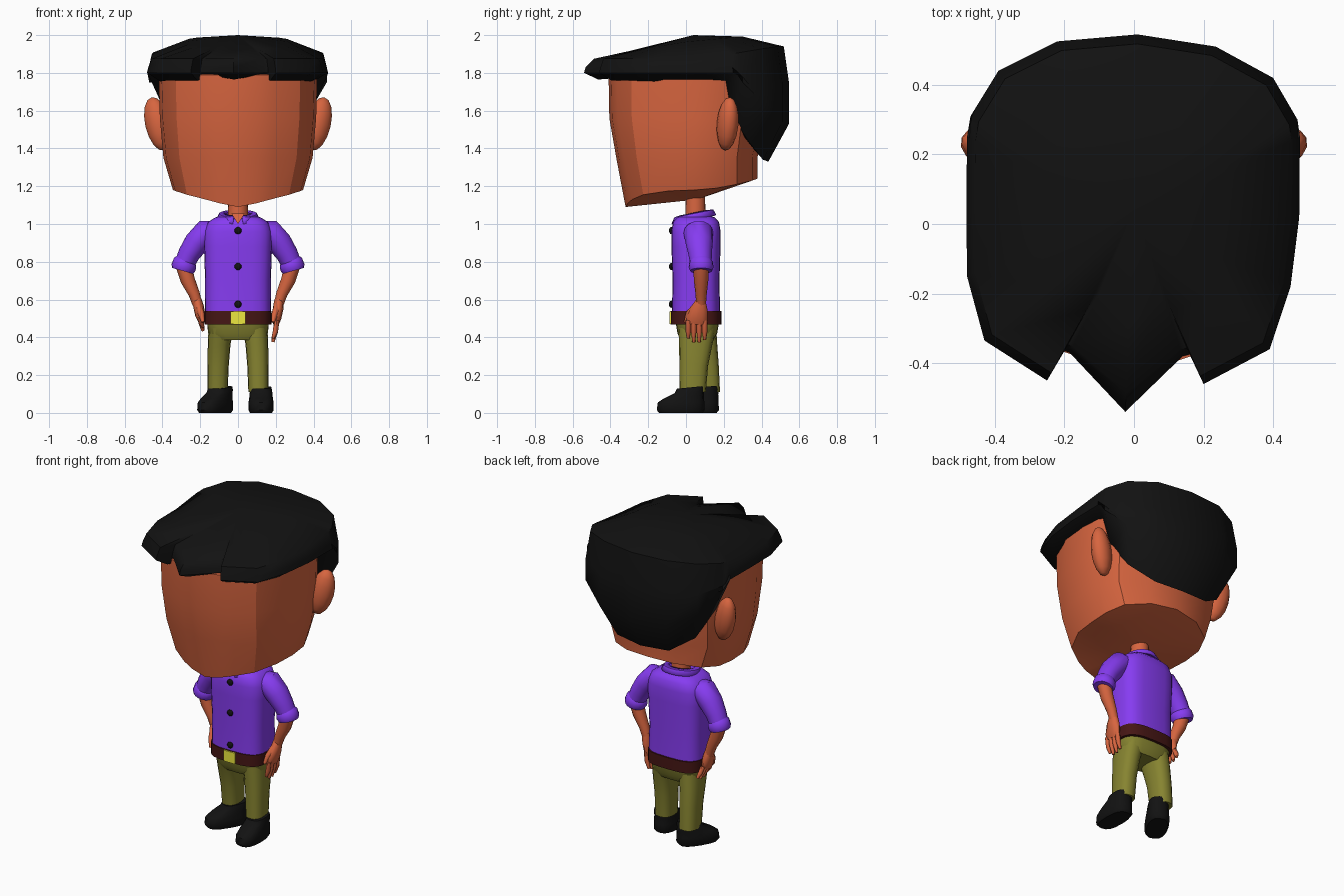
import bpy, bmesh, math
from mathutils import Vector, Matrix

if "Cube" in bpy.data.objects:
    bpy.data.objects.remove(bpy.data.objects["Cube"])

def material(name, r, g, b):
    m = bpy.data.materials.new(name)
    m.diffuse_color = (r, g, b, 1)
    m.use_nodes = True
    m.node_tree.nodes["Principled BSDF"].inputs["Base Color"].default_value = m.diffuse_color
    return m

SKIN = material("skin", 0.68, 0.13, 0.05)
BLACK = material("black", 0.006, 0.006, 0.006)
PURPLE = material("purple", 0.24, 0.045, 0.88)
OLIVE = material("olive", 0.24, 0.23, 0.03)
BROWN = material("dark_brown", 0.06, 0.008, 0.007)
YELLOW = material("yellow", 0.85, 0.8, 0.05)

def finish(name, bm, mat, angle=45):
    bmesh.ops.recalc_face_normals(bm, faces=bm.faces)
    me = bpy.data.meshes.new(name)
    bm.to_mesh(me)
    bm.free()
    ob = bpy.data.objects.new(name, me)
    bpy.context.collection.objects.link(ob)
    me.materials.append(mat)
    bpy.ops.object.select_all(action='DESELECT')
    ob.select_set(True)
    bpy.context.view_layer.objects.active = ob
    bpy.ops.object.shade_smooth_by_angle(angle=math.radians(angle))
    return ob

def loft(name, rings, mat, bottom=None, top=None, closed=True, caps=True, angle=45):
    """Skin a stack of rings; each end is fanned to a point or capped flat."""
    bm = bmesh.new()
    rows = [[bm.verts.new(p) for p in r] for r in rings]
    n = len(rows[0])
    for a, b in zip(rows, rows[1:]):
        for i in range(n if closed else n - 1):
            j = (i + 1) % n
            bm.faces.new((a[i], a[j], b[j], b[i]))
    if caps:
        for row, tip in ((rows[0], bottom), (rows[-1], top)):
            if tip:
                c = bm.verts.new(tip)
                for i in range(n):
                    bm.faces.new((row[i], row[(i + 1) % n], c))
            else:
                bm.faces.new(row)
    return finish(name, bm, mat, angle)

def ring(cx, cy, z, rx, ry, p=2.0, n=20, tilt=0.0):
    """Horizontal superellipse section."""
    out = []
    for i in range(n):
        c, s = math.cos(math.tau * i / n), math.sin(math.tau * i / n)
        y = math.copysign(abs(s) ** (2 / p), s) * ry
        out.append((cx + math.copysign(abs(c) ** (2 / p), c) * rx, cy + y, z + tilt * y))
    return out

def tube(name, pts, mat, n=12):
    """Tube along points (x, y, z, radius across, radius in depth)."""
    ps = [Vector(p[:3]) for p in pts]
    rings = []
    for i, p in enumerate(pts):
        t = (ps[min(i + 1, len(ps) - 1)] - ps[max(i - 1, 0)]).normalized()
        u = t.cross(Vector((0, 1, 0))).normalized()
        v = u.cross(t)
        rings.append([ps[i] + u * p[3] * math.cos(math.tau * k / n)
                      + v * p[4] * math.sin(math.tau * k / n) for k in range(n)])
    return loft(name, rings, mat)

def ball(name, loc, radii, mat, rot=None, seg=12):
    bm = bmesh.new()
    mx = Matrix.Translation(loc) @ (rot or Matrix()) @ Matrix.Diagonal((*radii, 1))
    bmesh.ops.create_uvsphere(bm, u_segments=seg, v_segments=8, radius=1, matrix=mx)
    return finish(name, bm, mat)

# Head: half outline (x, y, jaw height), mirrored and tapered to the jaw
half = [(0, -.41, 1.09), (.12, -.395, 1.11), (.21, -.365, 1.13), (.33, -.29, 1.155),
        (.405, -.12, 1.175), (.42, .05, 1.18), (.415, .18, 1.19), (.36, .3, 1.21),
        (.2, .39, 1.23), (0, .42, 1.24)]
outline = half + [(-x, y, z) for x, y, z in half[-2:0:-1]]
head = [[(x * .82, y * (.78 if y < 0 else .9), z) for x, y, z in outline]]
for sx, sy, z in ((.94, .9, 1.35), (.985, .99, 1.56), (1, 1, 1.79)):
    head.append([(x * sx, y * sy, z) for x, y, _ in outline])
loft("head", head, SKIN, bottom=(0, .06, 1.13), top=(0, 0, 1.85), angle=30)

# Ears
for s in (-1, 1):
    rot = Matrix.Rotation(s * math.radians(22), 4, 'Z') @ Matrix.Rotation(s * math.radians(14), 4, 'Y')
    ball("ear", (s * .425, .22, 1.53), (.07, .055, .145), SKIN, rot)

# Hair cap: outline from above (x, y, lower edge height)
cols = [(-.025, -.54, 1.765), (.14, -.38, 1.79), (.16, -.375, 1.79), (.2, -.46, 1.76),
        (.39, -.36, 1.76), (.45, -.18, 1.755), (.475, .02, 1.76), (.477, .25, 1.76),
        (.47, .30, 1.58), (.4, .42, 1.43), (.235, .51, 1.34), (.01, .545, 1.33),
        (-.22, .525, 1.34), (-.39, .44, 1.43), (-.47, .31, 1.58), (-.48, .25, 1.76),
        (-.482, .05, 1.76), (-.48, -.15, 1.755), (-.43, -.335, 1.76), (-.25, -.45, 1.76),
        (-.2, -.365, 1.79), (-.185, -.37, 1.79)]
hair = [[] for _ in range(5)]
for x, y, zb in cols:
    t = min(1, max(0, (y - .1) / .4))
    back = y > .28
    spec = [(.8 if back else .86, zb), (1, min(1.8, zb + .2)), (1 if back else .985, 1.75 if back else 1.83),
            (.95 - (.05 if y < -.5 else 0), 1.875 + .065 * t), (.55, 1.965 + (.09 * y if y < 0 else .05 * y))]
    for row, (s, z) in zip(hair, spec):
        row.append((x * s, y * s, z))
loft("hair", hair, BLACK, bottom=(0, 0, 1.8), top=(0, .04, 2.0), angle=50)

# Neck and open throat
loft("neck", [ring(0, .05, 1.0, .055, .055), ring(0, .05, 1.17, .05, .05)], SKIN)
bm = bmesh.new()
bm.faces.new([bm.verts.new(p) for p in ((-.035, -.055, 1.055), (0, -.085, 1.0), (.035, -.055, 1.055))])
finish("throat", bm, SKIN)

# Shirt torso
loft("shirt", [ring(0, .053, z, rx, ry, 3.2, 24) for z, rx, ry in (
    (.5, .175, .128), (.7, .174, .124), (.88, .18, .13), (.96, .18, .13),
    (1.01, .16, .122), (1.035, .12, .1), (1.045, .06, .06))], PURPLE)

# Collar: open band, higher at the back
arc = [math.radians(-76 + 332 * i / 20) for i in range(21)]
collar = loft("collar", [[(rx * math.cos(a), .04 + ry * math.sin(a), z + .2 * ry * math.sin(a))
                          for a in arc] for rx, ry, z in ((.115, .12, 1.025), (.1, .105, 1.055), (.075, .075, 1.06))],
              PURPLE, closed=False, caps=False)
sol = collar.modifiers.new("thickness", 'SOLIDIFY')
sol.thickness = .012

# Buttons
for z in (.965, .775, .575):
    ball("button", (0, -.078, z), (.019, .012, .019), BLACK)

# Belt and buckle
loft("belt", [ring(0, .054, z, .178, .135, 3.2, 24) for z in (.468, .54)], BROWN, angle=30)
bm = bmesh.new()
bmesh.ops.create_cube(bm, size=1, matrix=Matrix.Translation((0, -.08, .504)) @ Matrix.Diagonal((.08, .016, .068, 1)))
finish("buckle", bm, YELLOW, 30)

# Sleeves, cuffs, forearms
for s in (-1, 1):
    tube("sleeve", [(s * x, y, z, a, b) for x, y, z, a, b in (
        (.1, .06, .965, .05, .07), (.17, .065, .955, .07, .078), (.22, .07, .9, .066, .072),
        (.26, .075, .84, .058, .062), (.285, .08, .785, .053, .056))], PURPLE, 16)
    tube("cuff", [(s * x, .08, z, r, r) for x, z, r in (
        (.272, .815, .048), (.28, .8, .062), (.288, .77, .066), (.293, .752, .058), (.293, .752, .035))], PURPLE, 16)
    tube("forearm", [(s * x, .08, z, a, b) for x, z, a, b in (
        (.288, .78, .042, .042), (.265, .7, .038, .038), (.232, .63, .03, .03), (.215, .575, .026, .026))], SKIN)

# Hands: right one hangs, left one rests on the hip
tube("right_palm", [(.218, .08, .6, .025, .024), (.212, .07, .55, .028, .046),
                    (.205, .058, .5, .024, .056), (.2, .055, .47, .016, .05)], SKIN)
tube("left_palm", [(-.218, .08, .6, .025, .024), (-.208, .075, .56, .028, .045),
                   (-.2, .07, .515, .026, .052), (-.195, .07, .485, .016, .045)], SKIN)
for i in range(4):
    y, drop = .012 + .029 * i, (.0, .02, .02, .008)[i]
    tube("right_finger", [(.205, y, .49, .014, .014), (.198, y, .43, .014, .014),
                          (.185, y, .395 - drop, .008, .008)], SKIN, 8)
    tube("left_finger", [(-.2, y + .02, .51, .014, .014), (-.195, y + .04, .475, .014, .014),
                         (-.185, y + .055, .455 - drop, .008, .008)], SKIN, 8)
for s in (-1, 1):
    tube("thumb", [(s * .208, .05, .565, .018, .018), (s * .195, .015, .525, .017, .017),
                   (s * .185, -.003, .48, .009, .009)], SKIN, 8)

# Trousers: hips and two legs, the left one set further back
loft("trouser_hips", [ring(0, .06, z, rx, ry, 3, 20) for z, rx, ry in (
    (.385, .13, .085), (.42, .158, .105), (.48, .164, .115))], OLIVE)
for name, s, dy in (("left_leg", -1, .05), ("right_leg", 1, -.025)):
    loft(name, [ring(s * x, .06 + dy * k, z, rx, ry, 2.5, 16) for x, z, rx, ry, k in (
        (.108, .11, .053, .07, 1), (.105, .25, .056, .076, .75),
        (.1, .36, .06, .088, .35), (.09, .45, .066, .1, 0))], OLIVE)

# Shoes: section stack with a low toe, turned into place
def shoe(name, x, y, turn):
    m = Matrix.Translation((x, y, 0)) @ Matrix.Rotation(math.radians(turn), 4, 'Z')
    secs = [(0, -.04, .058, .115, 0), (.015, -.04, .067, .127, 0), (.055, -.038, .066, .123, 0),
            (.085, -.025, .062, .108, .1), (.115, .005, .059, .078, .15), (.135, .01, .055, .07, .1)]
    loft(name, [[m @ Vector(p) for p in ring(0, cy, z, rx, ry, 2.6, 16, tilt)]
                for z, cy, rx, ry, tilt in secs], BLACK)

shoe("right_shoe", .122, .012, 0)
shoe("left_shoe", -.1, .09, -32)
